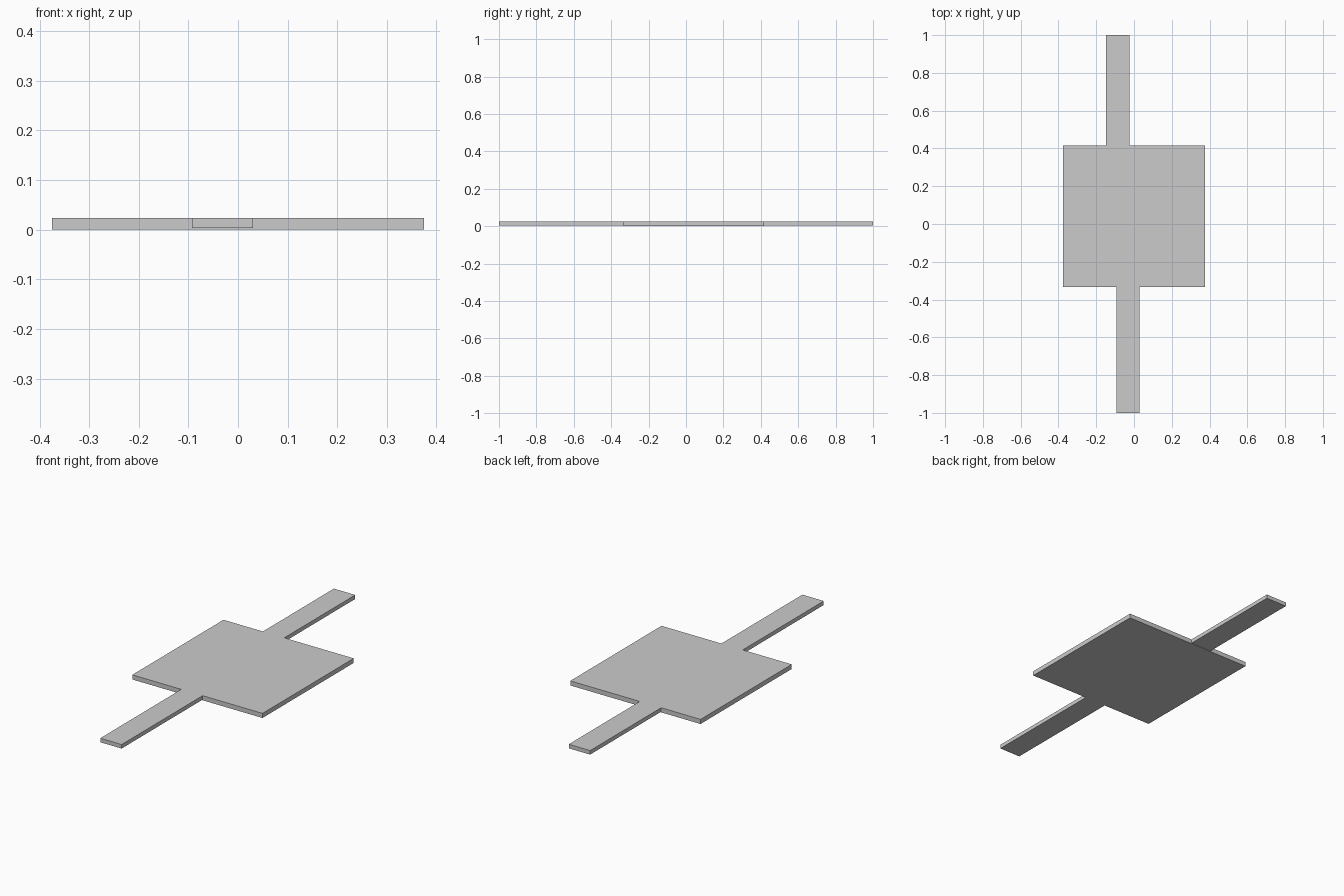
import bpy

if "Cube" in bpy.data.objects:
    bpy.data.objects.remove(bpy.data.objects["Cube"])


def box(name, x0, x1, y0, y1, z0, z1):
    """Add a box spanning the given limits."""
    bpy.ops.mesh.primitive_cube_add(
        size=1, location=((x0 + x1) / 2, (y0 + y1) / 2, (z0 + z1) / 2))
    ob = bpy.context.object
    ob.name = name
    ob.scale = (x1 - x0, y1 - y0, z1 - z0)
    bpy.ops.object.transform_apply(location=False, rotation=False, scale=True)
    return ob


TOP = 0.024      # shared top height
STRIP_Z = 0.003  # underside of the thinner strips

# Square centre slab
box("square_slab", -0.375, 0.375, -0.334, 0.416, 0, TOP)

# Narrow strips, slightly offset from each other and tucked into the slab
box("front_strip", -0.093, 0.030, -1.0, -0.325, STRIP_Z, TOP)
box("back_strip", -0.148, -0.025, 0.36, 1.0, STRIP_Z, TOP)
